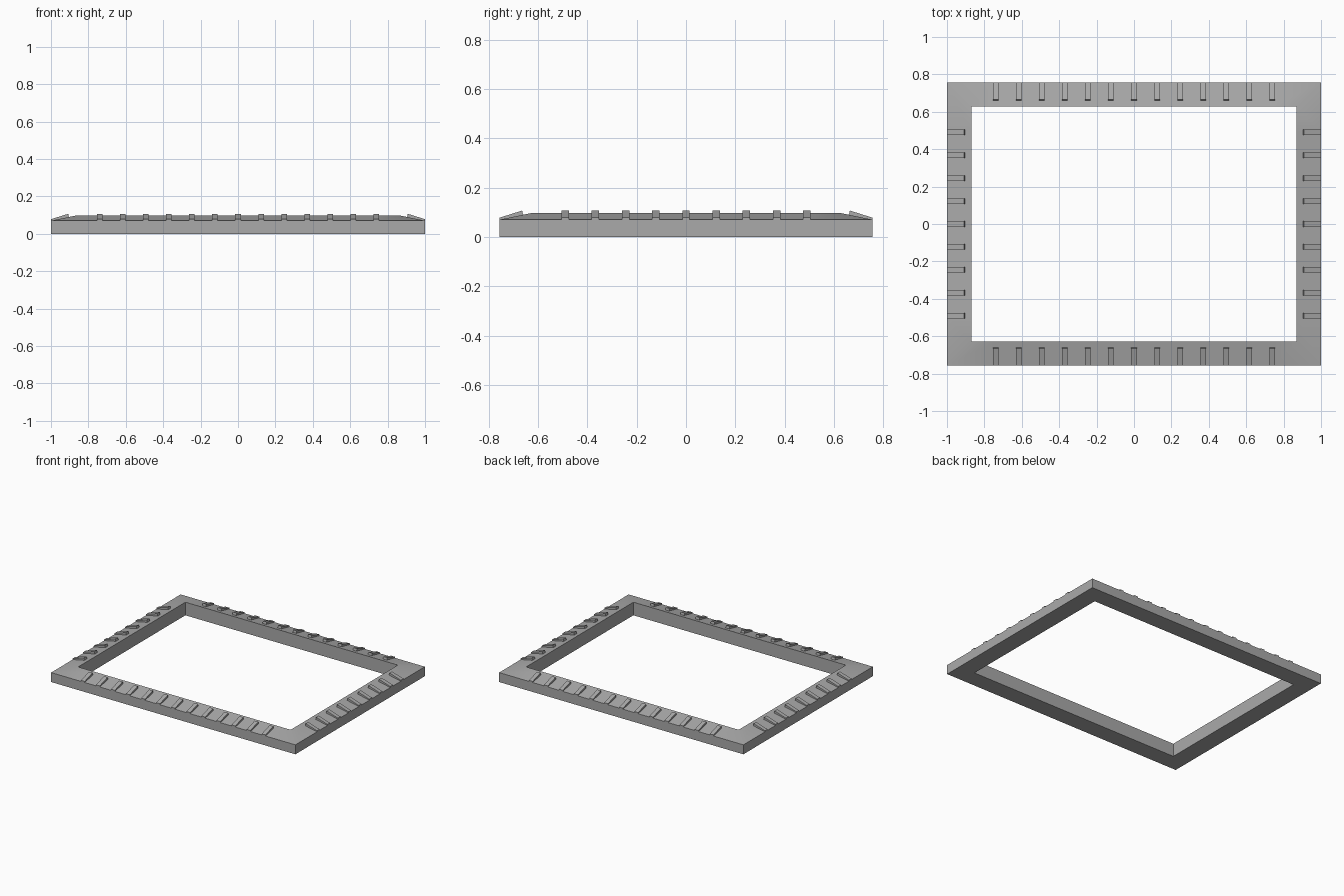
import bpy, bmesh, math
from mathutils import Matrix

if "Cube" in bpy.data.objects:
    bpy.data.objects.remove(bpy.data.objects["Cube"])

HX, HY = 1.0, 0.757        # outer half sizes
W = 0.13                   # frame width
Z_OUT, Z_IN = 0.07, 0.097  # top heights at the outer and inner edges

grey = bpy.data.materials.new("grey")
grey.diffuse_color = (0.4, 0.4, 0.4, 1)
grey.use_nodes = True
grey.node_tree.nodes["Principled BSDF"].inputs["Base Color"].default_value = grey.diffuse_color


def finish(bm, name):
    bmesh.ops.recalc_face_normals(bm, faces=bm.faces)
    mesh = bpy.data.meshes.new(name)
    bm.to_mesh(mesh)
    bm.free()
    mesh.materials.append(grey)
    obj = bpy.data.objects.new(name, mesh)
    bpy.context.collection.objects.link(obj)
    return obj


# Frame: a cross-section swept round the rectangle, with extra stations near the corners
profile = [(0, 0), (0, Z_OUT), (W, Z_IN), (W, 0)]
stations = []
for sx, sy, along_x in [(-1, -1, 1), (1, -1, 0), (1, 1, 1), (-1, 1, 0)]:
    stations.append((sx, sy, 1, 1))
    if along_x:
        stations += [(0.74 * sx, sy, 0, 1), (-0.74 * sx, sy, 0, 1)]
    else:
        stations += [(sx, 0.49 * sy, 1, 0), (sx, -0.49 * sy, 1, 0)]
bm = bmesh.new()
rings = []
for px, py, edge_x, edge_y in stations:
    rings.append([bm.verts.new((px * (HX - d) if edge_x else px,
                                py * (HY - d) if edge_y else py, z))
                  for d, z in profile])
for i, a in enumerate(rings):
    b = rings[(i + 1) % len(rings)]
    for k in range(4):
        j = (k + 1) % 4
        bm.faces.new((a[k], a[j], b[j], b[k]))
frame = finish(bm, "frame")
bpy.context.view_layer.objects.active = frame
frame.select_set(True)
bpy.ops.object.shade_smooth_by_angle(angle=math.radians(30))


# Ribs: raised sloping bars running inward from the outer edge
def add_rib(bm, matrix):
    side = [(0, 0.06), (0, 0.078), (0.092, 0.107), (0.097, 0.085)]
    ends = [[bm.verts.new(matrix @ Matrix.Translation((x, d, z)).translation)
             for d, z in side] for x in (-0.015, 0.015)]
    bm.faces.new(ends[0])
    bm.faces.new(ends[1])
    for k in range(4):
        j = (k + 1) % 4
        bm.faces.new((ends[0][k], ends[0][j], ends[1][j], ends[1][k]))


sides = [("front_ribs", 0, HY, 13, 0.74), ("right_ribs", 90, HX, 9, 0.49),
         ("back_ribs", 180, HY, 13, 0.74), ("left_ribs", 270, HX, 9, 0.49)]
for name, angle, edge, count, reach in sides:
    bm = bmesh.new()
    turn = Matrix.Rotation(math.radians(angle), 4, 'Z')
    for i in range(count):
        x = -reach + 2 * reach * i / (count - 1)
        add_rib(bm, turn @ Matrix.Translation((x, -edge, 0)))
    finish(bm, name)
